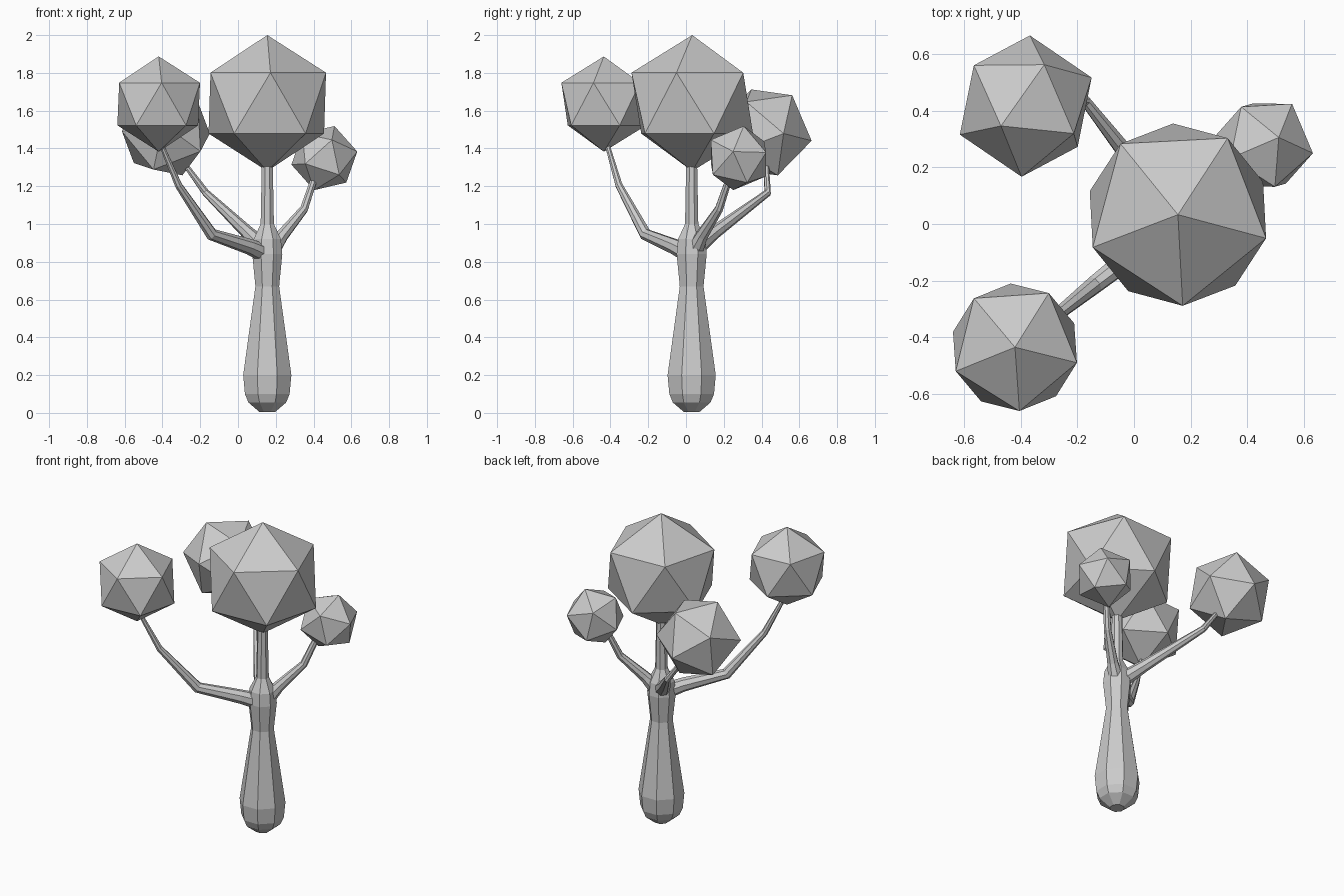
import bpy, bmesh, math
from mathutils import Vector, Matrix

if "Cube" in bpy.data.objects:
    bpy.data.objects.remove(bpy.data.objects["Cube"])


def finish(bm, name):
    bmesh.ops.recalc_face_normals(bm, faces=bm.faces[:])
    me = bpy.data.meshes.new(name)
    bm.to_mesh(me)
    bm.free()
    ob = bpy.data.objects.new(name, me)
    bpy.context.collection.objects.link(ob)
    return ob


def tube(name, points, sides=8):
    """Flat-faced tapered tube through (x, y, z, radius) points."""
    bm = bmesh.new()
    pos = [Vector(p[:3]) for p in points]
    rings = []
    for i, p in enumerate(points):
        tangent = (pos[min(i + 1, len(pos) - 1)] - pos[max(i - 1, 0)]).normalized()
        rot = Vector((0, 0, 1)).rotation_difference(tangent)
        ring = []
        for k in range(sides):
            a = 2 * math.pi * (k + 0.5) / sides
            ring.append(bm.verts.new(pos[i] + rot @ Vector((math.cos(a), math.sin(a), 0)) * p[3]))
        rings.append(ring)
    for lo, hi in zip(rings, rings[1:]):
        for k in range(sides):
            n = (k + 1) % sides
            bm.faces.new((lo[k], lo[n], hi[n], hi[k]))
    bm.faces.new(rings[0][::-1])
    bm.faces.new(rings[-1])
    return finish(bm, name)


def foliage(name, centre, radius, up, side):
    """Icosahedron with one corner along 'up' and a neighbouring corner towards 'side'."""
    z = Vector(up).normalized()
    x = Vector(side)
    x = (x - z * x.dot(z)).normalized()
    y = z.cross(x)
    mat = Matrix((x, y, z)).transposed().to_4x4()
    bm = bmesh.new()
    bmesh.ops.create_icosphere(bm, subdivisions=1, radius=radius,
                               matrix=Matrix.Translation(centre) @ mat)
    return finish(bm, name)


def heading(deg):
    return (math.cos(math.radians(deg)), math.sin(math.radians(deg)), 0)


# Trunk: bulbous base, narrow waist, swelling at the fork, thin stem
profile = [(0.005, 0.045), (0.055, 0.108), (0.10, 0.128), (0.20, 0.138), (0.67, 0.068),
           (0.84, 0.086), (0.92, 0.078), (1.0, 0.038), (1.34, 0.031)]
tube("trunk", [(0.155, 0.03, z, r) for z, r in profile])

# Branches
tube("front_left_branch", [(0.15, 0.02, 0.84, 0.05), (0.06, -0.06, 0.88, 0.042),
                           (-0.14, -0.215, 0.945, 0.033), (-0.315, -0.355, 1.205, 0.02),
                           (-0.41, -0.42, 1.43, 0.013)])
tube("back_left_branch", [(0.15, 0.035, 0.86, 0.05), (0.05, 0.15, 0.955, 0.036),
                          (-0.17, 0.432, 1.165, 0.02), (-0.295, 0.425, 1.335, 0.014)])
tube("right_branch", [(0.17, 0.04, 0.85, 0.05), (0.235, 0.085, 0.94, 0.034),
                      (0.35, 0.175, 1.08, 0.023), (0.40, 0.225, 1.23, 0.019)])

# Foliage clumps
foliage("top_foliage", (0.155, 0.033, 1.64), 0.36, (0, 0, 1), heading(-15))
foliage("front_left_foliage", (-0.42, -0.435, 1.635), 0.252, (0, 0, 1), heading(-14))
foliage("back_left_foliage", (-0.382, 0.416, 1.485), 0.2535, (-25, -20, 65), (18, 41, 57))
foliage("right_foliage", (0.457, 0.278, 1.349), 0.18, (0.053, 0.027, 0.167), (0.178, -0.03, 0.03))
